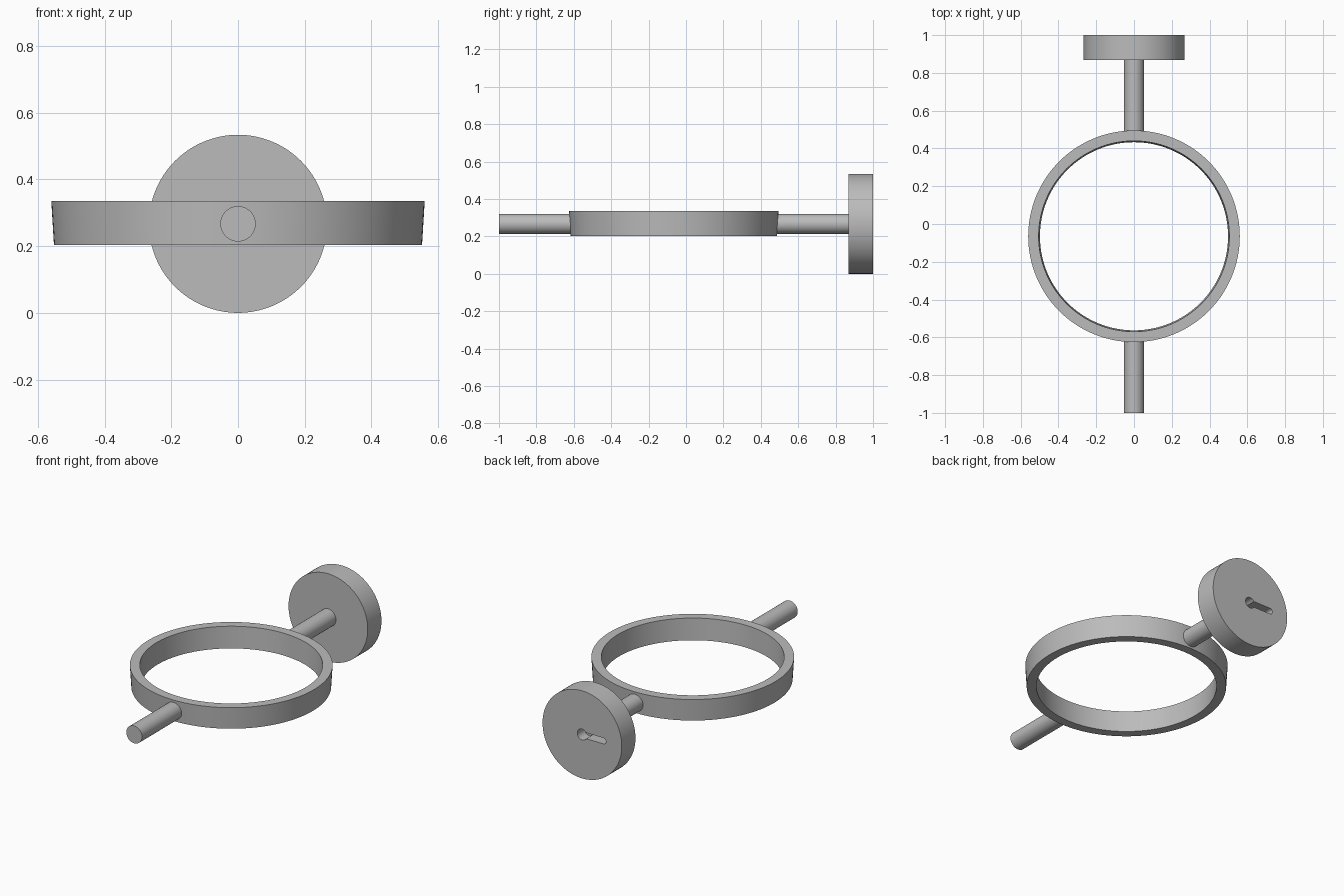
import bpy, bmesh, math
from mathutils import Matrix

if "Cube" in bpy.data.objects:
    bpy.data.objects.remove(bpy.data.objects["Cube"])

grey = bpy.data.materials.new("plain grey")
grey.diffuse_color = (0.5, 0.5, 0.5, 1)
grey.use_nodes = True
grey.node_tree.nodes["Principled BSDF"].inputs["Base Color"].default_value = grey.diffuse_color

AXIS_Z = 0.267      # height of the rod axis
RING_Y = -0.065     # ring centre
SEG = 128


def finish(name, bm):
    mesh = bpy.data.meshes.new(name)
    bmesh.ops.recalc_face_normals(bm, faces=bm.faces[:])
    bm.to_mesh(mesh)
    bm.free()
    mesh.materials.append(grey)
    obj = bpy.data.objects.new(name, mesh)
    bpy.context.collection.objects.link(obj)
    return obj


def smooth(obj):
    bpy.ops.object.select_all(action='DESELECT')
    obj.select_set(True)
    bpy.context.view_layer.objects.active = obj
    bpy.ops.object.shade_smooth_by_angle(angle=math.radians(30))


def y_cylinder(name, radius, y0, y1, seg):
    bm = bmesh.new()
    place = Matrix.Translation((0, (y0 + y1) / 2, AXIS_Z)) @ Matrix.Rotation(math.pi / 2, 4, 'X')
    bmesh.ops.create_cone(bm, cap_ends=True, segments=seg, radius1=radius,
                          radius2=radius, depth=y1 - y0, matrix=place)
    return finish(name, bm)


# Tapered ring: four-point wall section swept around z
section = [(0.498, 0.203), (0.552, 0.203), (0.56, 0.335), (0.505, 0.335)]
bm = bmesh.new()
loops = []
for i in range(SEG):
    a = 2 * math.pi * i / SEG
    loops.append([bm.verts.new((r * math.cos(a), RING_Y + r * math.sin(a), z)) for r, z in section])
for i in range(SEG):
    p, q = loops[i], loops[(i + 1) % SEG]
    for k in range(4):
        n = (k + 1) % 4
        bm.faces.new((p[k], q[k], q[n], p[n]))
smooth(finish("ring", bm))

# Rods, ending inside the ring wall
smooth(y_cylinder("front_rod", 0.053, -1.0, RING_Y - 0.525, 48))
smooth(y_cylinder("back_rod", 0.053, RING_Y + 0.525, 0.872, 48))

# Wall disc with a keyhole hanging slot in its back face
disc = y_cylinder("wall_disc", 0.267, 0.868, 1.0, SEG)

BIG, SMALL, END = 0.033, 0.018, -0.143
half = math.asin(SMALL / BIG)
outline = []
for i in range(25):     # round entry hole
    a = -math.pi + half + (2 * math.pi - 2 * half) * i / 24
    outline.append((BIG * math.cos(a), BIG * math.sin(a)))
for i in range(13):     # rounded slot end
    a = math.pi / 2 + math.pi * i / 12
    outline.append((END + SMALL * math.cos(a), SMALL * math.sin(a)))
bm = bmesh.new()
face = bm.faces.new([bm.verts.new((x, 0.93, AXIS_Z + z)) for x, z in outline])
grown = bmesh.ops.extrude_face_region(bm, geom=[face])
bmesh.ops.translate(bm, vec=(0, 0.12, 0),
                    verts=[v for v in grown["geom"] if isinstance(v, bmesh.types.BMVert)])
cutter = finish("keyhole_cutter", bm)

cut = disc.modifiers.new("keyhole", 'BOOLEAN')
cut.operation = 'DIFFERENCE'
cut.solver = 'EXACT'
cut.object = cutter
bpy.context.view_layer.objects.active = disc
bpy.ops.object.modifier_apply(modifier=cut.name)
bpy.data.objects.remove(cutter)
smooth(disc)
